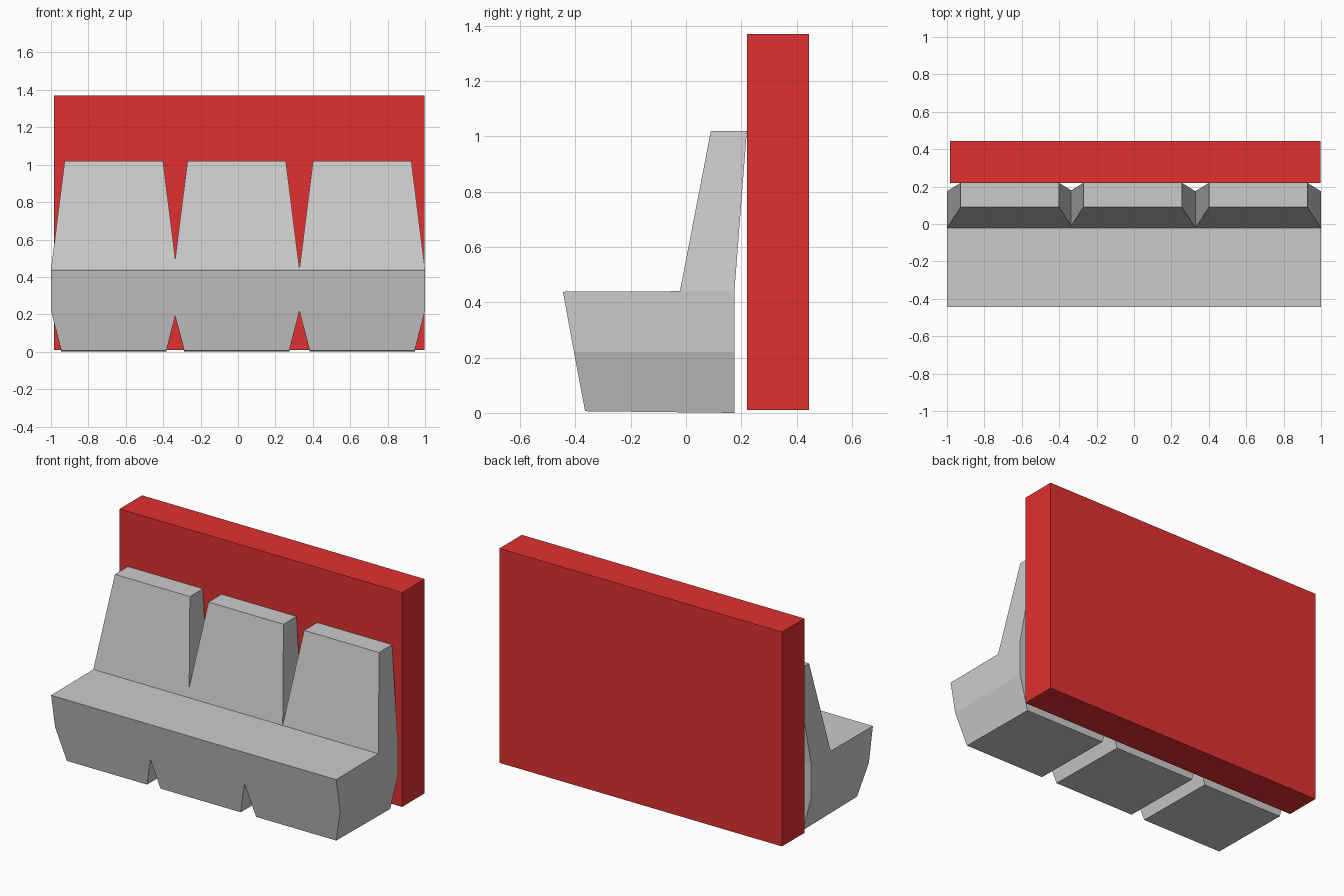
import bpy, bmesh

if "Cube" in bpy.data.objects:
    bpy.data.objects.remove(bpy.data.objects["Cube"])

# Side outline of one seat: (half width, y, z), going round the profile
OUTLINE = [
    (0.281, -0.365, 0.006),  # bottom front
    (0.336, -0.405, 0.22),   # front, widest from here up
    (0.336, -0.445, 0.438),  # seat front edge
    (0.336, -0.022, 0.44),   # seat meets backrest
    (0.263, 0.09, 1.02),     # backrest top front
    (0.263, 0.22, 1.02),     # backrest top rear
    (0.336, 0.175, 0.44),    # rear, seat height
    (0.336, 0.175, 0.22),    # rear, lower bend
    (0.281, 0.175, 0.0),     # bottom rear
]
# Flat panels of each flank: base, seat body, backrest
FLANK = [(0, 1, 7, 8), (1, 2, 3, 6, 7), (3, 4, 5, 6)]


def finish(name, bm):
    bmesh.ops.recalc_face_normals(bm, faces=bm.faces)
    mesh = bpy.data.meshes.new(name)
    bm.to_mesh(mesh)
    bm.free()
    obj = bpy.data.objects.new(name, mesh)
    bpy.context.collection.objects.link(obj)
    return obj


def seat(name, cx):
    bm = bmesh.new()
    left = [bm.verts.new((cx - w, y, z)) for w, y, z in OUTLINE]
    right = [bm.verts.new((cx + w, y, z)) for w, y, z in OUTLINE]
    n = len(OUTLINE)
    for i in range(n):
        j = (i + 1) % n
        bm.faces.new((left[i], left[j], right[j], right[i]))
    for side in (left, right):
        for panel in FLANK:
            bm.faces.new([side[i] for i in panel])
    return finish(name, bm)


# Three seats side by side
for name, cx in (("seat_left", -0.664), ("seat_middle", -0.007), ("seat_right", 0.664)):
    seat(name, cx)

# Red wall panel behind the seats
bm = bmesh.new()
bmesh.ops.create_cube(bm, size=1)
bmesh.ops.scale(bm, vec=(1.983, 0.225, 1.36), verts=bm.verts)
bmesh.ops.translate(bm, vec=(0.0065, 0.3325, 0.69), verts=bm.verts)
wall = finish("back_panel", bm)
red = bpy.data.materials.new("red")
red.diffuse_color = (0.75, 0.03, 0.03, 1)
red.use_nodes = True
red.node_tree.nodes["Principled BSDF"].inputs["Base Color"].default_value = red.diffuse_color
wall.data.materials.append(red)
